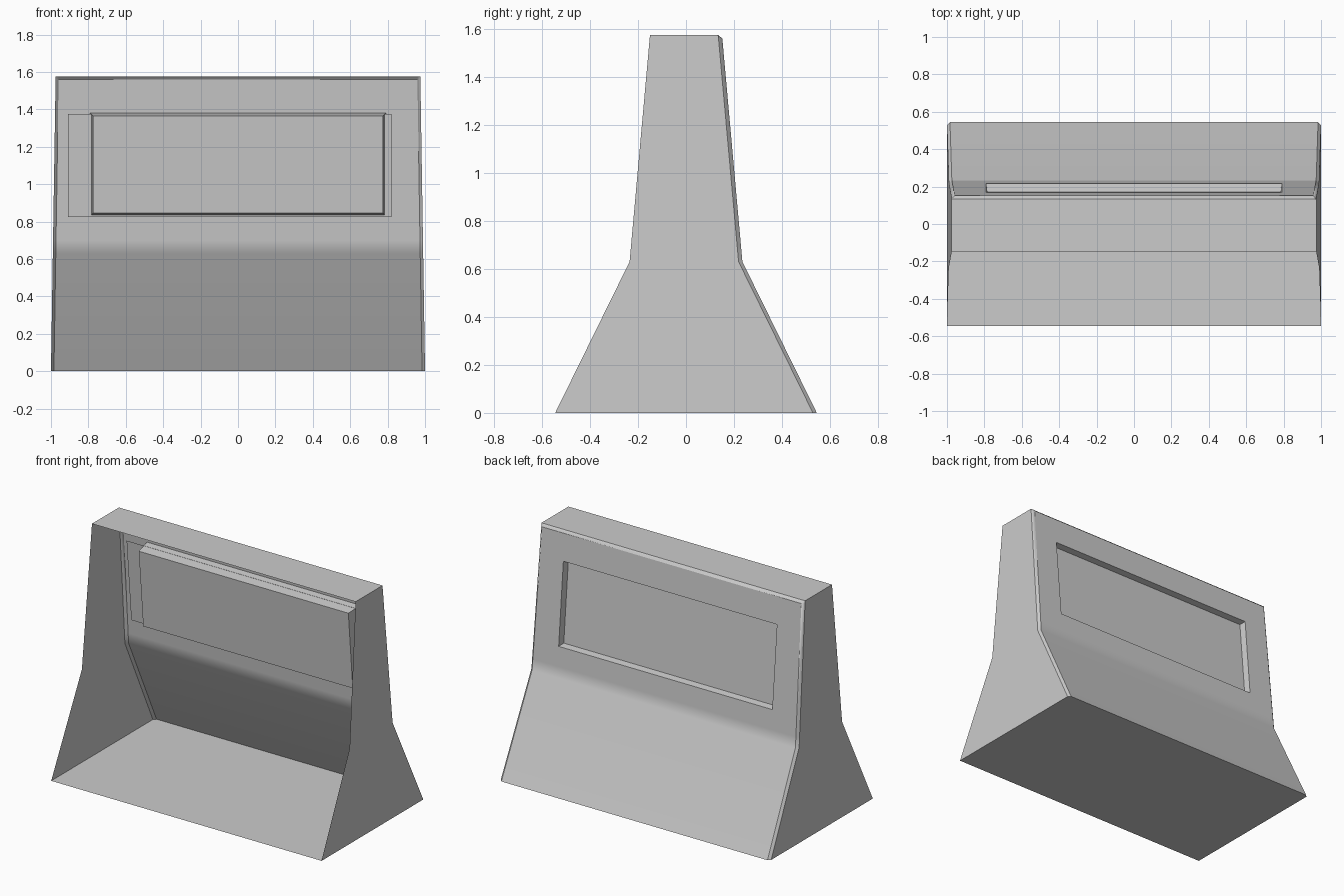
import bpy, bmesh, math
from mathutils import Vector

cube = bpy.data.objects.get("Cube")
if cube:
    bpy.data.objects.remove(cube, do_unlink=True)

grey = bpy.data.materials.new("plain_grey")
grey.use_nodes = True
colour = (0.6, 0.6, 0.6, 1)
grey.diffuse_color = colour
grey.node_tree.nodes["Principled BSDF"].inputs["Base Color"].default_value = colour

HEIGHT, BEND, CHAMFER = 1.575, 0.63, 0.016


def half_depth(z):
    """Half depth of the flared side outline at height z."""
    if z < BEND:
        return 0.545 + (0.235 - 0.545) * z / BEND
    return 0.235 + (0.15 - 0.235) * (z - BEND) / (HEIGHT - BEND)


def half_width(z):
    return 1 - 0.025 * z / HEIGHT


def finish(name, bm):
    mesh = bpy.data.meshes.new(name)
    bm.to_mesh(mesh)
    bm.free()
    mesh.materials.append(grey)
    obj = bpy.data.objects.new(name, mesh)
    bpy.context.collection.objects.link(obj)
    return obj


def rectangle(bm, x0, x1, z0, z1, inset):
    """Four vertices parallel to the upper back wall, set inwards."""
    return [bm.verts.new((x, half_depth(z) - inset, z))
            for x, z in ((x0, z0), (x1, z0), (x1, z1), (x0, z1))]


# Open-fronted shell: horizontal rows running front, side, back, side, front
bm = bmesh.new()
rows = []
for z in (0, BEND, BEND + 0.07, HEIGHT - CHAMFER, HEIGHT):
    w, d = half_width(z), half_depth(z)
    back = d - CHAMFER if z == HEIGHT else d
    half = [(w, -d), (w, d - CHAMFER), (w - CHAMFER, back)]
    outline = half + [(-x, y) for x, y in reversed(half)]
    rows.append([bm.verts.new((x, y, z)) for x, y in outline])

WALL_ROW, WALL_COLUMN = 2, 2
for r, (low, high) in enumerate(zip(rows, rows[1:])):
    for c in range(len(low) - 1):
        if (r, c) != (WALL_ROW, WALL_COLUMN):
            bm.faces.new((low[c], low[c + 1], high[c + 1], high[c]))
bm.faces.new(rows[-1])
bm.faces.new(rows[0][::-1])

# Tapered pocket cut into the back wall
low, high = rows[WALL_ROW], rows[WALL_ROW + 1]
rings = [[low[3], low[2], high[2], high[3]],
         rectangle(bm, -0.79, 0.79, 0.83, 1.38, 0),
         rectangle(bm, -0.775, 0.775, 0.845, 1.365, 0.11)]
for outer, inner in zip(rings, rings[1:]):
    for i in range(4):
        j = (i + 1) % 4
        bm.faces.new((outer[i], outer[j], inner[j], inner[i]))
bm.faces.new(rings[-1])
bmesh.ops.recalc_face_normals(bm, faces=bm.faces)
shell = finish("barrier_shell", bm)

# Smooth the bend while keeping the flat faces even
bpy.ops.object.select_all(action="DESELECT")
shell.select_set(True)
bpy.context.view_layer.objects.active = shell
bpy.ops.object.shade_smooth_by_angle(angle=math.radians(30))
weighted = shell.modifiers.new("weighted_normals", "WEIGHTED_NORMAL")
weighted.keep_sharp = True

# Display panel crossing the pocket, slightly off centre
bm = bmesh.new()
bm.faces.new(rectangle(bm, -0.91, 0.82, 0.825, 1.375, 0.045)[::-1])
finish("display_panel", bm)
